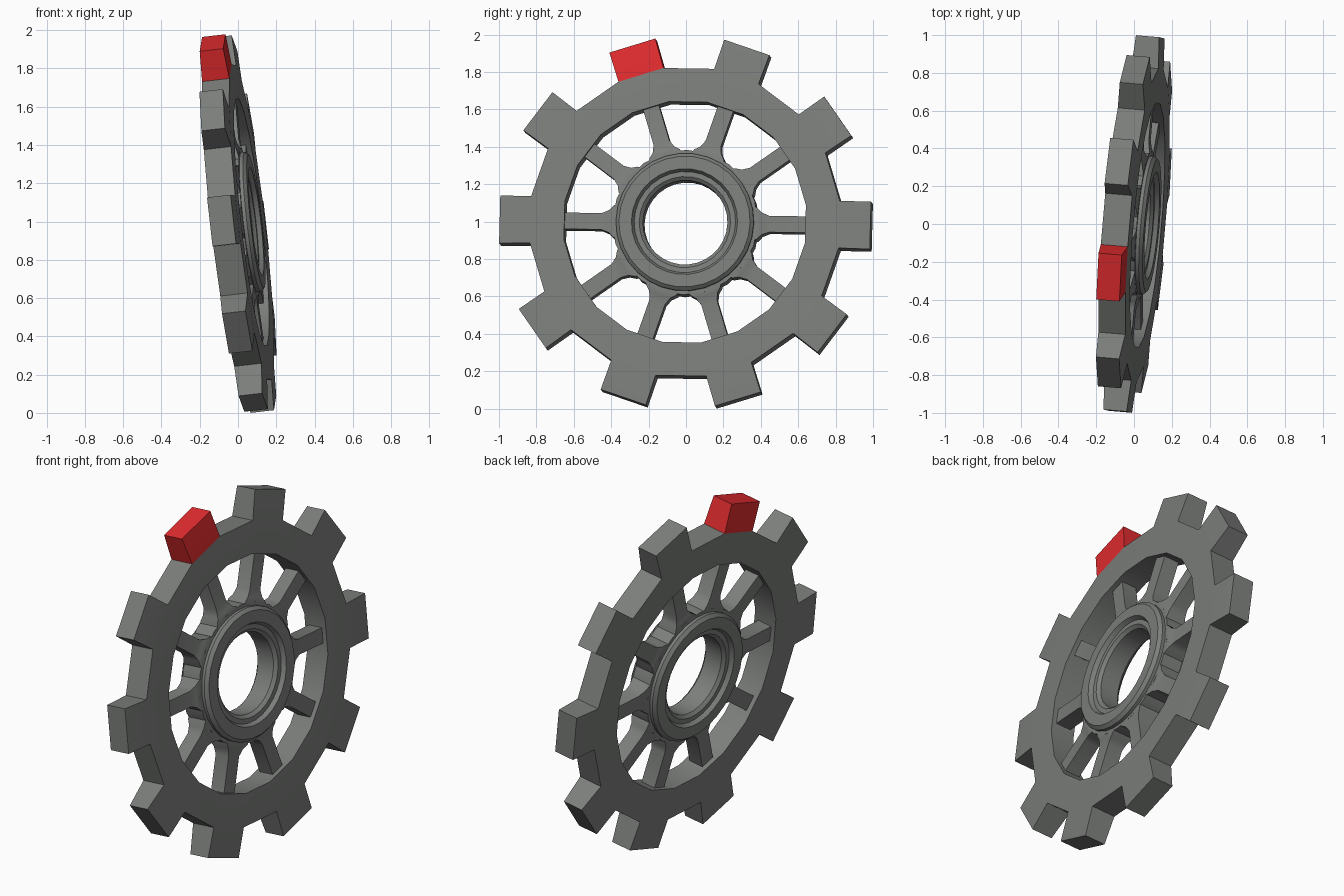
import bpy, bmesh, math
from mathutils import Vector, Matrix

if "Cube" in bpy.data.objects:
    bpy.data.objects.remove(bpy.data.objects["Cube"])

AXIS = Vector((1, -0.085, 0.115)).normalized()
TILT = Vector((1, 0, 0)).rotation_difference(AXIS).to_matrix().to_4x4()
PLACE = Matrix.Translation((0, 0, 0.993)) @ TILT
TURN = math.radians(-1.2)
N = 10


def material(name, col):
    m = bpy.data.materials.new(name)
    m.diffuse_color = (*col, 1)
    m.use_nodes = True
    m.node_tree.nodes["Principled BSDF"].inputs["Base Color"].default_value = m.diffuse_color
    return m


GREY = material("grey metal", (0.2, 0.21, 0.2))
RED = material("red marker", (0.76, 0.025, 0.028))


def pt(h, r, a):
    return (h, r * math.cos(a), r * math.sin(a))


def finish(name, bm, angle=30):
    bmesh.ops.remove_doubles(bm, verts=bm.verts, dist=1e-5)
    bmesh.ops.recalc_face_normals(bm, faces=bm.faces)
    bm.transform(PLACE)
    me = bpy.data.meshes.new(name)
    bm.to_mesh(me)
    bm.free()
    me.materials.append(GREY)
    me.materials.append(RED)
    ob = bpy.data.objects.new(name, me)
    bpy.context.collection.objects.link(ob)
    bpy.ops.object.select_all(action='DESELECT')
    ob.select_set(True)
    bpy.context.view_layer.objects.active = ob
    bpy.ops.object.shade_smooth_by_angle(angle=math.radians(angle))
    return ob


def quad(bm, pts, mat=0):
    f = bm.faces.new([bm.verts.new(p) for p in pts])
    f.material_index = mat


def slab(bm, r0, r1, a0, a1, b0, b1, h0, h1, mat=0):
    """Front, back faces between inner angles a and outer angles b."""
    for s in (-1, 1):
        quad(bm, [pt(s * h0, r0, a0), pt(s * h1, r1, b0),
                  pt(s * h1, r1, b1), pt(s * h0, r0, a1)], mat)


def wall(bm, r0, h0, a0, r1, h1, a1, mat=0):
    quad(bm, [pt(-h0, r0, a0), pt(h0, r0, a0), pt(h1, r1, a1), pt(-h1, r1, a1)], mat)


# Rim with ten tapered teeth, one of them red
HB, HT, RI, RO, RT = 0.072, 0.062, 0.655, 0.838, 1.003
base, tip, inner = math.radians(8.65), math.radians(7.35), math.radians(9)
bm = bmesh.new()
for k in range(N):
    c = TURN + k * math.tau / N
    nxt = c + math.tau / N
    mat = 1 if k == 3 else 0
    slab(bm, RI, RO, c - inner, c + inner, c - base, c + base, HB, HB)
    slab(bm, RI, RO, c + inner, nxt - inner, c + base, nxt - base, HB, HB)
    wall(bm, RI, HB, c - inner, RI, HB, c + inner)
    wall(bm, RI, HB, c + inner, RI, HB, nxt - inner)
    wall(bm, RO, HB, c + base, RO, HB, nxt - base)
    slab(bm, RO, RT, c - base, c + base, c - tip, c + tip, HB, HT, mat)
    for s in (-1, 1):
        wall(bm, RO, HB, c + s * base, RT, HT, c + s * tip, mat)
    wall(bm, RT, HT, c - tip, RT, HT, c + tip, mat)
finish("toothed_rim", bm)

# Spokes, flaring where they meet the hub
bm = bmesh.new()
SECT = [(0.33, 0.105, 0.06), (0.385, 0.085, 0.06), (0.41, 0.06, 0.052),
        (0.45, 0.044, 0.045), (0.67, 0.044, 0.045)]
for k in range(N):
    rot = Matrix.Rotation(TURN + k * math.tau / N, 4, 'X')
    rings = []
    for r, w, h in SECT:
        rings.append([rot @ Vector((i * h, r, j * w))
                      for i, j in ((-1, -1), (1, -1), (1, 1), (-1, 1))])
    for a, b in zip(rings, rings[1:]):
        for i in range(4):
            j = (i + 1) % 4
            quad(bm, [a[i], a[j], b[j], b[i]])
    quad(bm, rings[0])
    quad(bm, rings[-1])
finish("spokes", bm)


def lathe(name, profile, sides):
    """Revolve a closed (radius, height) profile about the wheel axis."""
    bm = bmesh.new()
    for i in range(sides):
        a, b = (TURN + j * math.tau / sides for j in (i, i + 1))
        for (r0, h0), (r1, h1) in zip(profile, profile[1:] + profile[:1]):
            quad(bm, [pt(h0, r0, a), pt(h1, r1, a), pt(h1, r1, b), pt(h0, r0, b)])
    return finish(name, bm)


# Hub core that carries the spokes
lathe("hub_core", [(0.3, 0.06), (0.39, 0.06), (0.39, -0.06), (0.3, -0.06)], 20)

# Hub ring with raised lip and stepped bore on both sides
half = [(0.37, 0.078), (0.352, 0.096), (0.285, 0.096), (0.272, 0.072),
        (0.245, 0.072), (0.227, 0.055)]
lathe("hub_ring", half + [(r, -h) for r, h in reversed(half)], 30)

# Stand the wheel on the ground
bpy.context.view_layer.update()
low = min(v.co.z for o in bpy.data.objects for v in o.data.vertices)
for o in bpy.data.objects:
    o.data.transform(Matrix.Translation((0, 0, -low)))
